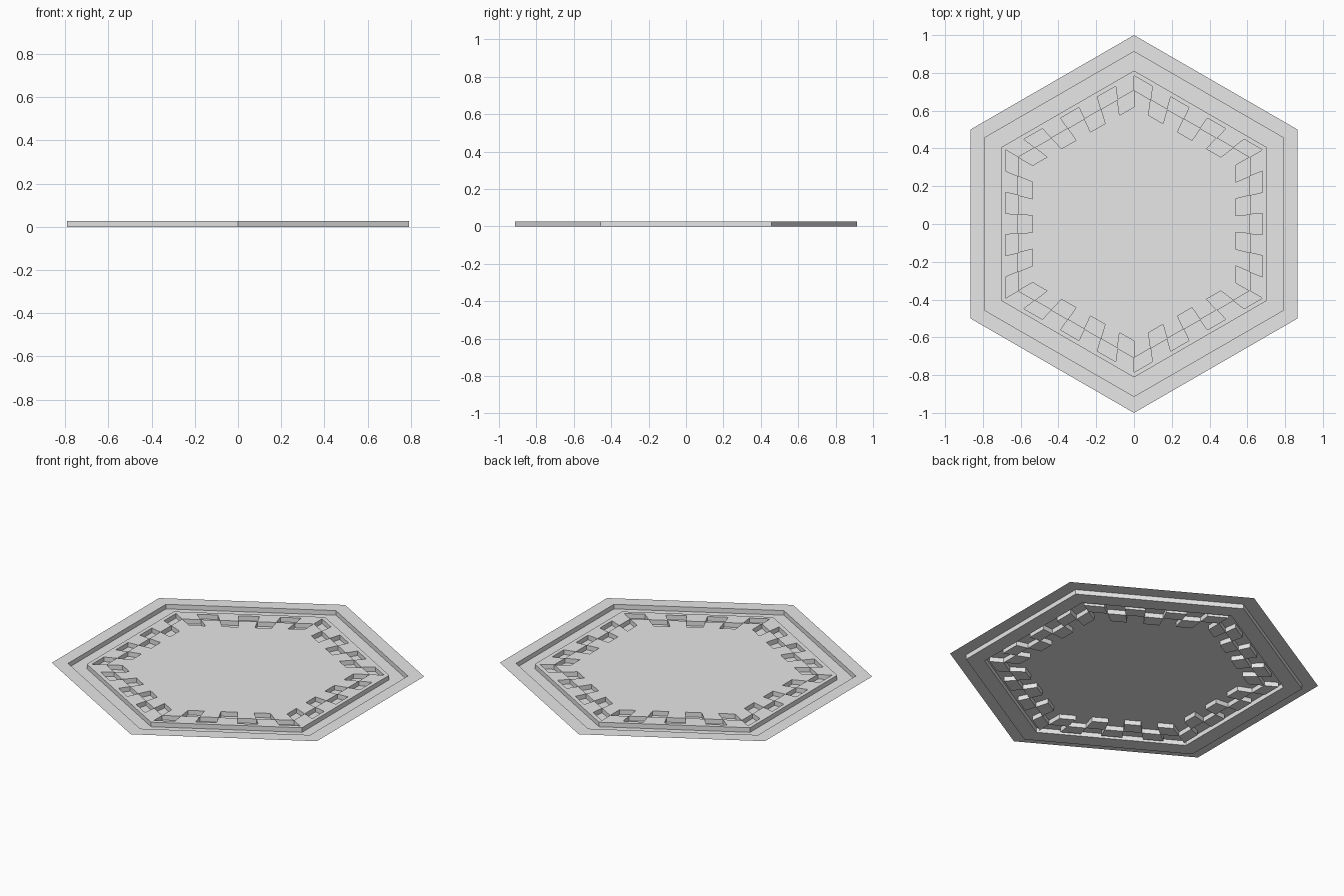
import bpy
import bmesh
from math import radians, cos, sin
from mathutils import Vector

cube = bpy.data.objects.get("Cube")
if cube:
    bpy.data.objects.remove(cube, do_unlink=True)

TOP = 0.027        # height of the upper surface, the lower surface is at zero
PER_SIDE = 7       # pockets along each side of the hexagon
COUNT = 6 * PER_SIDE

# Corner radii of the hexagonal outlines
EDGE, TRENCH_OUT, TRENCH_IN = 1.0, 0.913, 0.812
BAND_OUT, BAND_MID, BAND_IN = 0.785, 0.708, 0.62

grey = bpy.data.materials.new("plain grey")
grey.use_nodes = True
grey.diffuse_color = (0.8, 0.8, 0.8, 1)
grey.node_tree.nodes["Principled BSDF"].inputs["Base Color"].default_value = (0.8, 0.8, 0.8, 1)


def point(i, radius, z):
    """Point i of a clockwise hexagon whose sides are split evenly."""
    side, step = divmod(i % COUNT, PER_SIDE)
    a, b = (Vector((cos(t), sin(t), 0)) for t in
            (radians(90 - 60 * side), radians(30 - 60 * side)))
    p = a.lerp(b, step / PER_SIDE) * radius
    return Vector((p.x, p.y, z))


def add_face(bm, points):
    bm.faces.new([bm.verts.new(p) for p in points])


def add_strip(bm, i, profile):
    """Sweep a (radius, height) profile, outside to inside, over one segment."""
    for a, b in zip(profile, profile[1:]):
        add_face(bm, [point(i, *a), point(i, *b), point(i + 1, *b), point(i + 1, *a)])


def add_pocket(bm, i, outer, inner):
    """Sunken box: outer wall, floor, inner wall and two side walls."""
    profile = [(outer, TOP), (outer, 0), (inner, 0), (inner, TOP)]
    add_strip(bm, i, profile)
    add_face(bm, [point(i, *p) for p in reversed(profile)])
    add_face(bm, [point(i + 1, *p) for p in profile])


def finish(name, bm):
    bmesh.ops.remove_doubles(bm, verts=bm.verts, dist=0.0001)
    mesh = bpy.data.meshes.new(name)
    bm.to_mesh(mesh)
    bm.free()
    mesh.materials.append(grey)
    bpy.context.collection.objects.link(bpy.data.objects.new(name, mesh))


def ring(name, profile):
    bm = bmesh.new()
    for i in range(COUNT):
        add_strip(bm, i, profile)
    finish(name, bm)


# Flat outer border, sunken channel and the rim inside it
ring("outer_flange", [(EDGE, TOP), (TRENCH_OUT, TOP)])
ring("trench", [(TRENCH_OUT, TOP), (TRENCH_OUT, 0), (TRENCH_IN, 0), (TRENCH_IN, TOP)])
ring("inner_rim", [(TRENCH_IN, TOP), (BAND_OUT, TOP)])

# Two rows of pockets in a checker pattern
bm = bmesh.new()
for i in range(COUNT):
    rows = [(BAND_OUT, BAND_MID), (BAND_MID, BAND_IN)]
    sunk, flat = rows if i % 2 == 0 else reversed(rows)
    add_pocket(bm, i, *sunk)
    add_strip(bm, i, [(r, TOP) for r in flat])
finish("checkered_band", bm)

# Flat middle
bm = bmesh.new()
add_face(bm, [point(i, BAND_IN, TOP) for i in reversed(range(COUNT))])
finish("centre_plate", bm)
